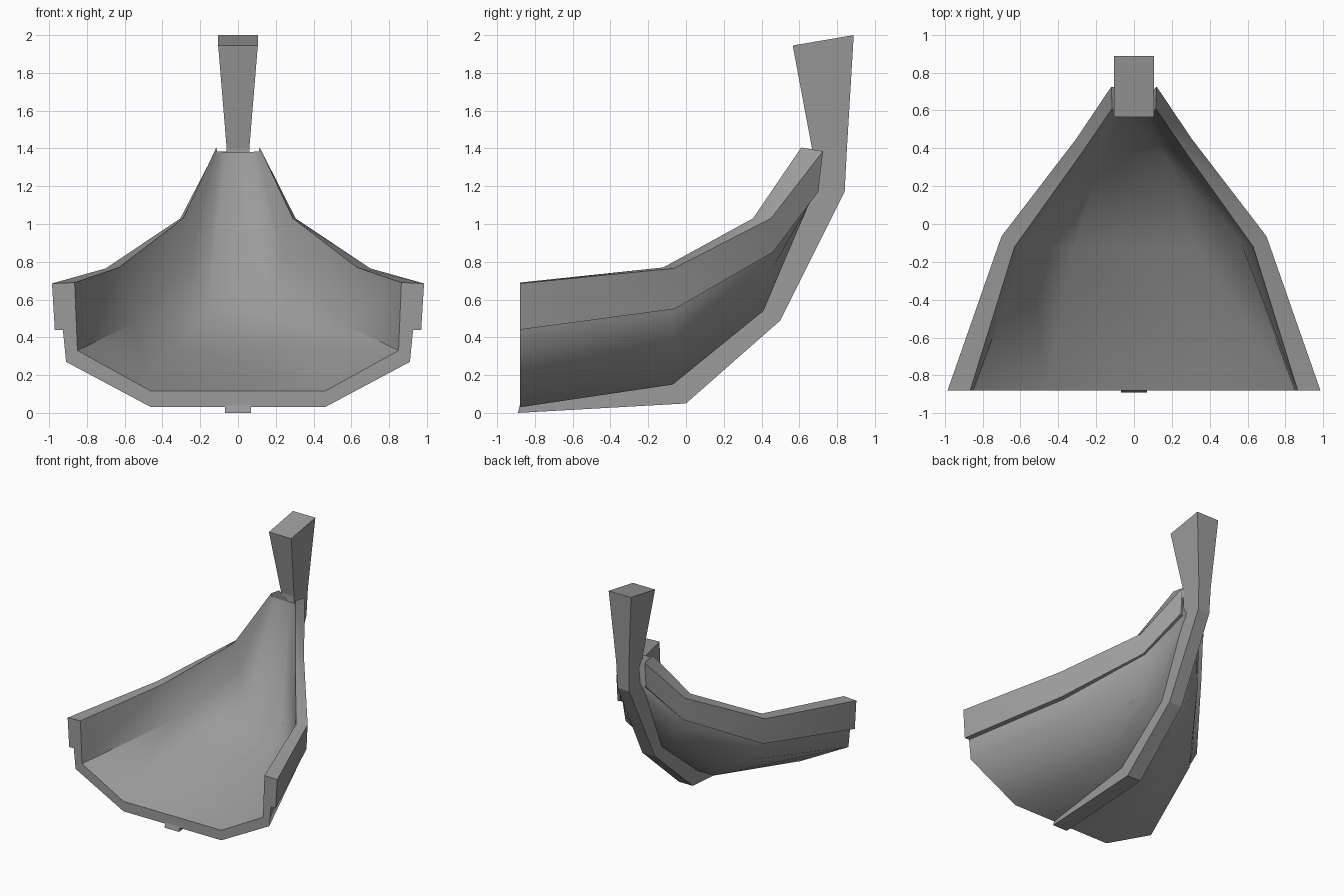
import bpy, bmesh, math

if "Cube" in bpy.data.objects:
    bpy.data.objects.remove(bpy.data.objects["Cube"])

# Dark grey timber
timber = bpy.data.materials.new("dark_grey")
timber.diffuse_color = (.33, .33, .33, 1)
timber.use_nodes = True
timber.node_tree.nodes["Principled BSDF"].inputs["Base Color"].default_value = timber.diffuse_color


def loft(name, rings, smooth_angle=0):
    """Skin a list of closed rings and cap both ends."""
    bm = bmesh.new()
    rows = [[bm.verts.new(p) for p in ring] for ring in rings]
    n = len(rows[0])
    for a, b in zip(rows, rows[1:]):
        for i in range(n):
            j = (i + 1) % n
            bm.faces.new((a[i], a[j], b[j], b[i]))
    bm.faces.new(rows[0])
    bm.faces.new(rows[-1])
    bmesh.ops.recalc_face_normals(bm, faces=bm.faces)
    mesh = bpy.data.meshes.new(name)
    bm.to_mesh(mesh)
    bm.free()
    mesh.materials.append(timber)
    ob = bpy.data.objects.new(name, mesh)
    bpy.context.collection.objects.link(ob)
    if smooth_angle:
        bpy.ops.object.select_all(action='DESELECT')
        ob.select_set(True)
        bpy.context.view_layer.objects.active = ob
        bpy.ops.object.shade_smooth_by_angle(angle=math.radians(smooth_angle))
    return ob


def mirrored(half):
    """Complete a half section across the centre line."""
    return half + [(-x, y, z) for x, y, z in reversed(half)]


# Hull with its rubbing strake, from stern cut to bow. Each half section:
# chine, bilge, strake root, strake lower edge, outer rim,
# inner rim, inner bilge, inner floor edge
stations = [
    [(.46, -.88, .03), (.91, -.88, .27), (.927, -.88, .44), (.97, -.88, .44),
     (.985, -.88, .685), (.865, -.88, .69), (.85, -.88, .33), (.46, -.88, .115)],
    [(.21, -.07, .15), (.61, -.06, .40), (.645, -.07, .55), (.685, -.06, .55),
     (.70, -.065, .765), (.63, -.12, .77), (.56, -.09, .47), (.325, -.13, .34)],
    [(.15, .41, .54), (.26, .455, .76), (.265, .45, .86), (.295, .46, .85),
     (.305, .45, 1.03), (.29, .355, 1.03), (.24, .36, .81), (.165, .355, .54)],
    [(.05, .61, 1.03), (.07, .66, 1.13), (.085, .69, 1.17), (.115, .70, 1.17),
     (.12, .725, 1.385), (.115, .61, 1.405), (.11, .603, 1.385), (.06, .60, 1.38)],
]
loft("hull", [mirrored(s) for s in stations], 50)

# Keel and stem post: outer y, z, inner y, z, half width
keel = [
    (-.89, .0, -.88, .04, .068),
    (.0, .05, -.07, .17, .065),
    (.50, .49, .40, .57, .06),
    (.84, 1.17, .66, 1.20, .055),
    (.852, 1.40, .667, 1.40, .06),
    (.888, 2.0, .565, 1.945, .105),
]
loft("keel_and_stem", [[(w, yo, zo), (-w, yo, zo), (-w, yi, zi), (w, yi, zi)]
                       for yo, zo, yi, zi, w in keel])
